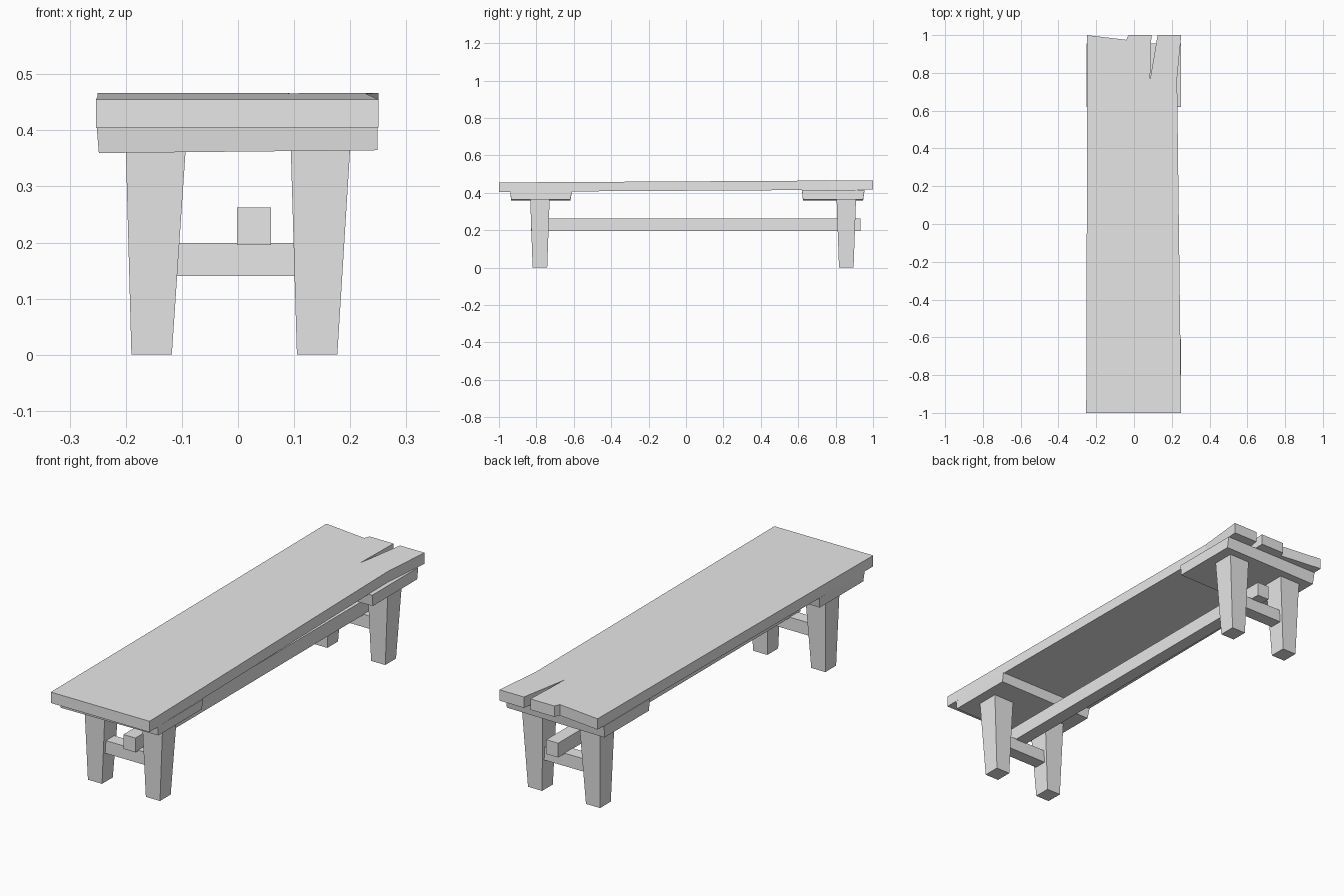
import bpy
import bmesh

if "Cube" in bpy.data.objects:
    bpy.data.objects.remove(bpy.data.objects["Cube"], do_unlink=True)

wood = bpy.data.materials.new("plain_grey")
wood.use_nodes = True
GREY = (0.8, 0.8, 0.8, 1)
wood.diffuse_color = GREY
wood.node_tree.nodes["Principled BSDF"].inputs["Base Color"].default_value = GREY


def loft(name, lower, upper):
    """Flat-faced solid between two matching outlines (counter-clockwise from above)."""
    bm = bmesh.new()
    low = [bm.verts.new(p) for p in lower]
    top = [bm.verts.new(p) for p in upper]
    bm.faces.new(low[::-1])
    bm.faces.new(top)
    count = len(low)
    for i in range(count):
        j = (i + 1) % count
        bm.faces.new((low[i], low[j], top[j], top[i]))
    bmesh.ops.recalc_face_normals(bm, faces=bm.faces)
    mesh = bpy.data.meshes.new(name)
    bm.to_mesh(mesh)
    bm.free()
    mesh.materials.append(wood)
    obj = bpy.data.objects.new(name, mesh)
    bpy.context.collection.objects.link(obj)
    return obj


def rect(x0, x1, y0, y1, z):
    return [(x0, y0, z), (x1, y0, z), (x1, y1, z), (x0, y1, z)]


# Seat plank: worn outline with a chipped, split back end, rising slightly to the back
outline = [(-0.253, -1), (0.25, -1), (0.245, -0.6), (0.235, 0.2), (0.228, 0.77),
           (0.25, 1), (0.125, 1), (0.085, 0.765), (0.092, 1), (-0.03, 1),
           (-0.04, 0.975), (-0.25, 1), (-0.25, 0)]


def plank_level(base):
    return [(x, y, base + 0.0058 * (y + 1)) for x, y in outline]


loft("seat_plank", plank_level(0.405), plank_level(0.455))

# Cleats under the plank, with slightly sloping undersides
for end, y0, y1, top in (("front", -0.94, -0.61, 0.407), ("back", 0.62, 0.955, 0.416)):
    under = [(x, y, 0.362 + 0.01 * x) for x, y, z in rect(-0.248, 0.249, y0 + 0.005, y1 - 0.008, 0)]
    loft(end + "_cleat", under, rect(-0.252, 0.249, y0, y1, top))

# Tapered legs and the crossbar joining each pair
for end, y in (("front", -0.781), ("back", 0.857)):
    loft(end + "_right_leg",
         rect(-0.19, -0.118, y - 0.039, y + 0.039, 0),
         rect(-0.2, -0.093, y - 0.052, y + 0.052, 0.37))
    loft(end + "_left_leg",
         rect(0.105, 0.177, y - 0.039, y + 0.039, 0),
         rect(0.094, 0.2, y - 0.052, y + 0.052, 0.37))
    loft(end + "_crossbar",
         rect(-0.13, 0.13, y - 0.03, y + 0.03, 0.14),
         rect(-0.13, 0.13, y - 0.03, y + 0.03, 0.199))

# Long stretcher resting on the crossbars
loft("stretcher", rect(-0.002, 0.059, -0.83, 0.932, 0.196),
     rect(-0.002, 0.059, -0.83, 0.932, 0.262))
